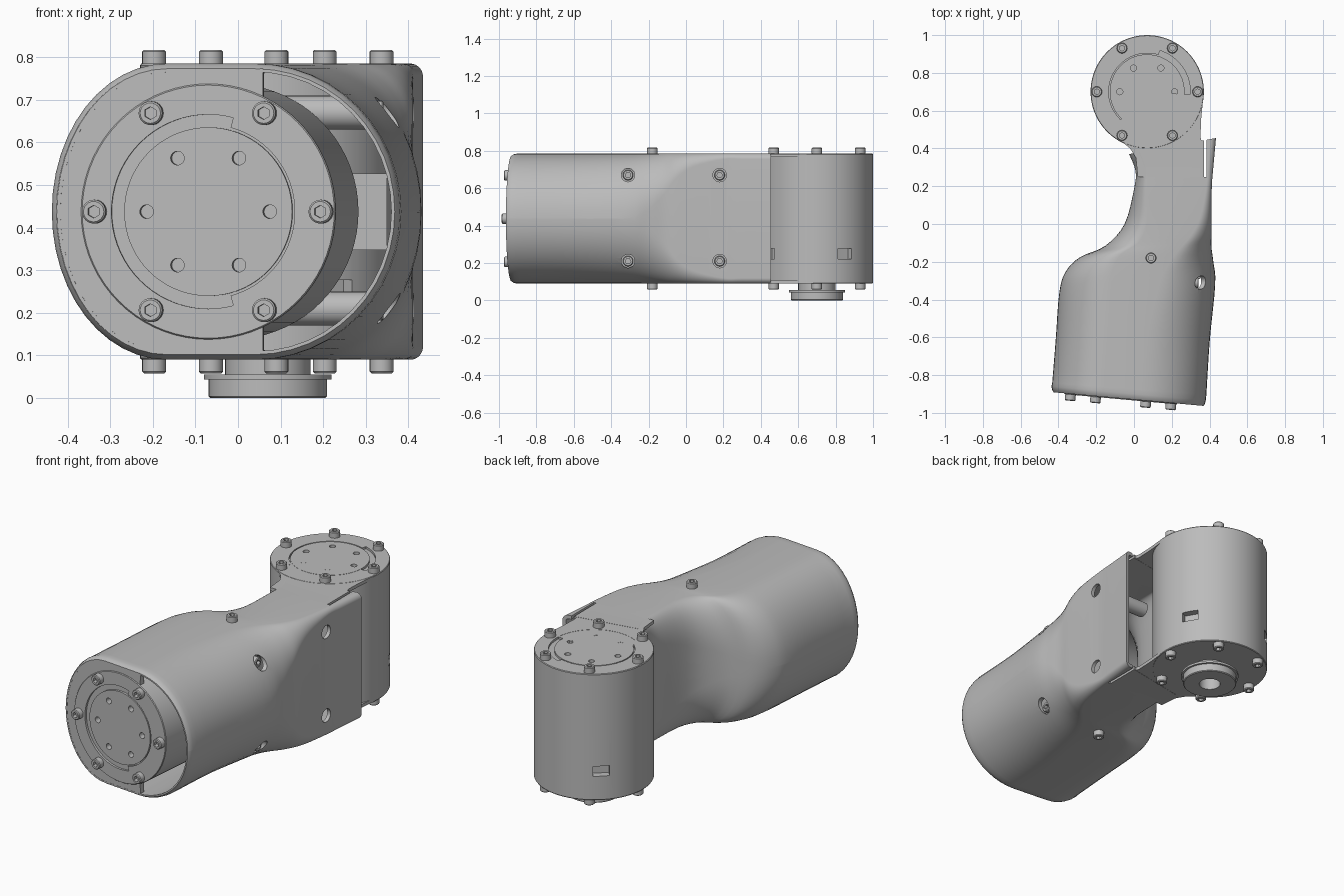
import bpy, bmesh
from math import sin, cos, pi, radians
from mathutils import Matrix, Vector

cube = bpy.data.objects.get("Cube")
if cube:
    bpy.data.objects.remove(cube)

grey = bpy.data.materials.new("machined_grey")
grey.use_nodes = True
grey.diffuse_color = (0.5, 0.5, 0.5, 1)
grey.node_tree.nodes["Principled BSDF"].inputs["Base Color"].default_value = (0.5, 0.5, 0.5, 1)

MID, HALF = 0.4375, 0.3475       # mid height and half height of the housing
TOP, BOTTOM = MID + HALF, MID - HALF


def make(name, bm, matrix=Matrix()):
    bmesh.ops.remove_doubles(bm, verts=bm.verts, dist=1e-5)
    bmesh.ops.recalc_face_normals(bm, faces=bm.faces)
    bm.transform(matrix)
    mesh = bpy.data.meshes.new(name)
    bm.to_mesh(mesh)
    bm.free()
    obj = bpy.data.objects.new(name, mesh)
    bpy.context.collection.objects.link(obj)
    mesh.materials.append(grey)
    return obj


def activate(obj):
    bpy.ops.object.select_all(action='DESELECT')
    obj.select_set(True)
    bpy.context.view_layer.objects.active = obj


def smooth(obj, angle=35):
    activate(obj)
    bpy.ops.object.shade_smooth_by_angle(angle=radians(angle))
    return obj


def cut(obj, cutter):
    cutter.hide_render = True
    mod = obj.modifiers.new("cut", 'BOOLEAN')
    mod.object, mod.operation, mod.solver = cutter, 'DIFFERENCE', 'EXACT'
    activate(obj)
    bpy.ops.object.modifier_apply(modifier=mod.name)
    bpy.data.objects.remove(cutter)


def lathe(name, profile, matrix=Matrix(), seg=64, arc=None, hex_rows=()):
    """Spin (radius, height) points round z; an arc spins a closed profile part way."""
    bm = bmesh.new()
    start, end = [radians(a) for a in arc or (0, 360)]
    rings = []
    for i in range(seg + 1):
        a = start + (end - start) * i / seg
        flat = cos(pi / 6) / cos((a + pi / 6) % (pi / 3) - pi / 6)
        rings.append([bm.verts.new((r * (flat if k in hex_rows else 1) * cos(a),
                                    r * (flat if k in hex_rows else 1) * sin(a), z))
                      for k, (r, z) in enumerate(profile)])
    count = len(profile)
    for p, q in zip(rings, rings[1:]):
        for k in range(count if arc else count - 1):
            j = (k + 1) % count
            bm.faces.new((p[k], q[k], q[j], p[j]))
    if arc:
        bm.faces.new(rings[0])
        bm.faces.new(rings[-1])
    return smooth(make(name, bm, matrix))


def add_cylinder(bm, matrix, radius, depth):
    bmesh.ops.create_cone(bm, cap_ends=True, segments=24, radius1=radius,
                          radius2=radius, depth=depth, matrix=matrix)


def add_box(bm, matrix, size):
    bmesh.ops.create_cube(bm, size=1, matrix=matrix @ Matrix.Diagonal((*size, 1)))


def at(x, y, z):
    return Matrix.Translation((x, y, z))


def turn(deg, axis='Z'):
    return Matrix.Rotation(radians(deg), 4, axis)


def screw(name, matrix, length=0.032):
    lathe(name, [(0, .012), (.015, .012), (.015, length), (.024, length),
                 (.028, length - .004), (.028, -.004)], matrix, 24, hex_rows=(1, 2))


# Housing shell: sections of left x, y, right x, y, then corner width and height per side
stations = [
    (-.437, -.89, .38, -.964, .27, .347, .34, .347),
    (-.415, -.62, .40, -.63, .27, .347, .34, .347),
    (-.395, -.36, .43, -.32, .27, .347, .30, .347),
    (-.360, -.25, .42, -.20, .25, .34, .24, .30),
    (-.285, -.175, .41, -.12, .22, .32, .17, .22),
    (-.153, -.116, .41, -.05, .18, .28, .11, .13),
    (-.050, 0, .41, .04, .12, .22, .06, .07),
    (0, .185, .412, .20, .07, .15, .03, .03),
    (.008, .28, .42, .30, .06, .12, .03, .03),
    (-.026, .37, .434, .455, .06, .10, .03, .03)]


def blend(rows, steps=4):
    rows = [Vector(r) for r in rows]
    out = []
    for i in range(len(rows) - 1):
        a, b = rows[i], rows[i + 1]
        before, after = rows[max(i - 1, 0)], rows[min(i + 2, len(rows) - 1)]
        for s in range(steps):
            t = s / steps
            out.append(0.5 * (2 * a + (b - before) * t + (2 * before - 5 * a + 4 * b - after) * t * t
                              + (3 * a - before - 3 * b + after) * t ** 3))
    return out + [rows[-1]]


def section(s, inset=0.0, shift=0.0, n=12):
    xl, yl, xr, yr, al, bl, ar, br = s
    corners = [(xr - ar, 1, ar, br, 0), (xl + al, 1, al, bl, 90),
               (xl + al, -1, al, bl, 180), (xr - ar, -1, ar, br, 270)]
    points = []
    for cx, side, a, b, first in corners:
        for i in range(n + 1):
            t = radians(first + 90 * i / n)
            x = cx + max(a - inset, .004) * cos(t)
            z = MID + side * (HALF - b) + max(b - inset, .004) * sin(t)
            points.append((x, yl + (yr - yl) * (x - xl) / (xr - xl) + shift, z))
    return points


rows = blend(stations)
loops = [section(rows[0], .012), section(rows[0], .004, .012), section(rows[0], 0, .03)]
loops += [section(r) for r in rows[1:]]
loops += [section(r, .02) for r in reversed(rows)]
bm = bmesh.new()
rings = [[bm.verts.new(p) for p in loop] for loop in loops]
for p, q in zip(rings, rings[1:] + rings[:1]):
    for k in range(len(p)):
        j = (k + 1) % len(p)
        bm.faces.new((p[k], p[j], q[j], q[k]))
shell = make("housing_shell", bm)

# Access holes in the flat side, and the slits beside the rear plates
side_spots = [(y, z) for y in (-.31, .18) for z in (.21, .67)]
bm = bmesh.new()
for y, z in side_spots:
    add_cylinder(bm, at(.38, y, z) @ turn(90, 'Y'), .036, .24)
add_box(bm, at(.378, .37, MID), (.014, .24, 1))
cut(shell, make("shell_cutter", bm))
smooth(shell, 40)

# Front cover between the front drum and the shell, open on the +x side
bm = bmesh.new()
outer = [Vector(p) for p in section(rows[0], .012, .002) if p[0] < .2]
centre = Vector((-.07, 0, MID))
edge = []
for p in outer:
    if p.x > .06:
        continue
    d = Vector((p.x, 0, p.z)) - centre
    q = centre + d.normalized() * .29
    edge.append((p, q))
crest = Vector((.06, -.933, 0))
edge.insert(0, (crest + Vector((0, 0, TOP - .012)), crest + Vector((0, 0, MID + .26))))
edge.append((crest + Vector((0, 0, BOTTOM + .012)), crest + Vector((0, 0, MID - .26))))
pairs = []
for p, q in edge:
    q.y = -.89 - .091 * (q.x + .437) + .002
    pairs.append((bm.verts.new(p + Vector((0, .014, 0))), bm.verts.new(q + Vector((0, .014, 0)))))
for (a, b), (c, d) in zip(pairs, pairs[1:]):
    bm.faces.new((a, c, d, b))
cover = make("front_cover", bm)
solid = cover.modifiers.new("thickness", 'SOLIDIFY')
solid.thickness, solid.offset = .03, 0

# Actuator drums, each with a grooved face, bolt circle and small face holes
rear = at(.07, .70, BOTTOM)
front = at(-.07, -.928, MID) @ turn(-5.2) @ turn(90, 'X')
for name, frame, base, length, fill in (("rear_drum", rear, 0, .695, (73, 235)),
                                        ("front_drum", front, -.6, 0, (-75, 75))):
    drum = lathe(name, [(0, base), (.297, base), (.3, base + .004), (.3, length - .004),
                        (.297, length), (.228, length), (.228, length - .012),
                        (.198, length - .012), (.198, length), (0, length)], frame, 72)
    bm = bmesh.new()
    for k in range(6):
        add_cylinder(bm, turn(60 * k) @ at(.145, 0, length), .016, .06)
    if name == "rear_drum":
        for angle in (30, 132, -57):
            add_box(bm, turn(angle) @ at(.3, 0, .16), (.08, .085, .055))
    cut(drum, make("drum_cutter", bm, frame))
    smooth(drum)
    lathe(name + "_face_insert", [(.204, length - .013), (.229, length - .013),
                                  (.229, length), (.204, length)], frame, 32, fill)
    for k in range(6):
        screw(name + "_screw", frame @ turn(60 * k) @ at(.267, 0, length))

# Output flange and bolts under the rear drum
lathe("output_flange", [(.055, .095), (.055, 0), (.135, 0), (.139, .004), (.139, .043), (.15, .043),
                        (.15, .055), (.10, .055), (.10, .095)], at(.07, .70, 0))
for k in range(6):
    screw("underside_screw", rear @ turn(60 * k) @ at(.267, 0, 0) @ turn(180, 'X'))

# Top and bottom plates that tie the rear drum to the housing
outline = [(.02, .25), (.01, .35), (-.02, .40), (-.07, .44), (-.12, .50), (.07, .70),
           (.368, .68), (.355, .55), (.352, .46), (.368, .40), (.37, .25)]
for name, z in (("top_plate", TOP - .019), ("bottom_plate", BOTTOM + .001)):
    bm = bmesh.new()
    face = bm.faces.new([bm.verts.new((x, y, z)) for x, y in outline])
    lifted = bmesh.ops.extrude_face_region(bm, geom=[face])["geom"]
    bmesh.ops.translate(bm, vec=(0, 0, .018), verts=[v for v in lifted if isinstance(v, bmesh.types.BMVert)])
    make(name, bm)

# Housing screws above and below
screw("housing_top_screw", at(.09, -.18, TOP))
screw("housing_bottom_screw", at(.09, -.18, BOTTOM) @ turn(180, 'X'))

# Internal standoffs with screws behind the access holes, and a centre block
for y, z in side_spots:
    bm = bmesh.new()
    add_cylinder(bm, at(.20, y, z) @ turn(90, 'Y'), .04, .22)
    smooth(make("standoff", bm))
    screw("standoff_screw", at(.31, y, z) @ turn(90, 'Y'))
bm = bmesh.new()
add_box(bm, at(.24, -.25, MID), (.22, .08, .18))
make("inner_block", bm)
